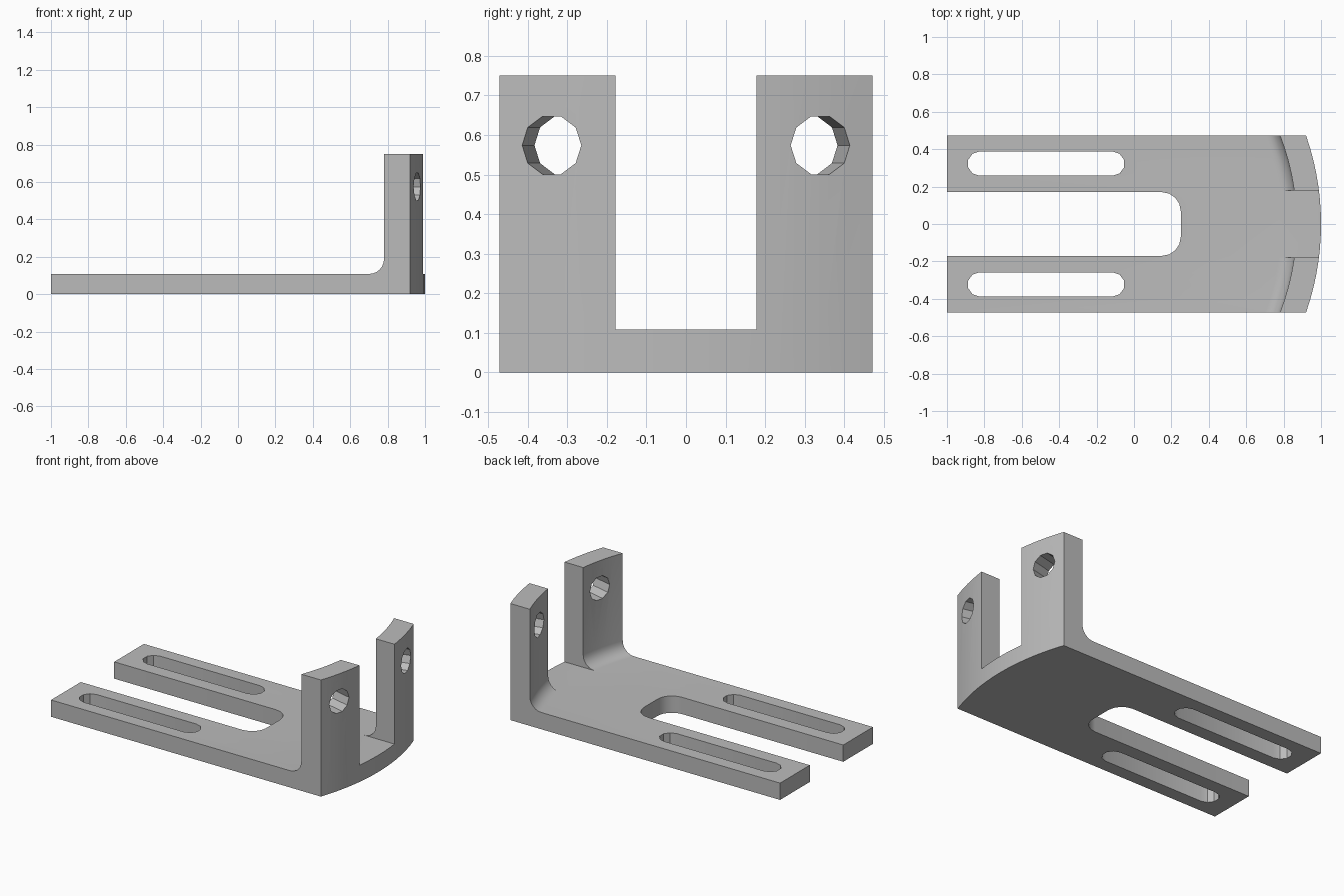
import bpy, bmesh
from math import pi, sin, cos, sqrt, asin, radians
from mathutils import Matrix, Vector

if "Cube" in bpy.data.objects:
    bpy.data.objects.remove(bpy.data.objects["Cube"], do_unlink=True)

HALF_W, PLATE, HEIGHT = 0.472, 0.108, 0.75
R_OUT, WALL, FILLET = 1.438, 0.131, 0.08
R_IN, CX = R_OUT - WALL, 1 - R_OUT

grey = bpy.data.materials.new("grey_metal")
grey.use_nodes = True
colour = (0.5, 0.5, 0.5, 1)
grey.diffuse_color = colour
grey.node_tree.nodes["Principled BSDF"].inputs["Base Color"].default_value = colour


def to_object(name, bm):
    bmesh.ops.recalc_face_normals(bm, faces=bm.faces)
    mesh = bpy.data.meshes.new(name)
    bm.to_mesh(mesh)
    bm.free()
    mesh.materials.append(grey)
    obj = bpy.data.objects.new(name, mesh)
    bpy.context.collection.objects.link(obj)
    return obj


def prism(name, outline, z0, z1):
    bm = bmesh.new()
    face = bm.faces.new([bm.verts.new((x, y, z0)) for x, y in outline])
    top = bmesh.ops.extrude_face_region(bm, geom=[face])["geom"]
    bmesh.ops.translate(bm, vec=(0, 0, z1 - z0),
                        verts=[v for v in top if isinstance(v, bmesh.types.BMVert)])
    return to_object(name, bm)


def arc(cx, cy, r, a0, a1, steps):
    angles = [radians(a0 + (a1 - a0) * i / steps) for i in range(steps + 1)]
    return [(cx + r * cos(a), cy + r * sin(a)) for a in angles]


# L-shaped section with an inner fillet, swept across the width on curved walls
def section(y):
    outer = CX + sqrt(R_OUT ** 2 - y * y)
    inner = CX + sqrt(R_IN ** 2 - y * y)
    bend = arc(inner - FILLET, PLATE + FILLET, FILLET, 0, -90, 6)
    return [(-1, 0), (outer, 0), (outer, HEIGHT), (inner, HEIGHT)] + bend + [(-1, PLATE)]


bm = bmesh.new()
STEPS = 14
rings = []
for i in range(STEPS + 1):
    y = HALF_W * (2 * i / STEPS - 1)
    rings.append([bm.verts.new((x, y, z)) for x, z in section(y)])
for a, b in zip(rings, rings[1:]):
    for j in range(len(a)):
        k = (j + 1) % len(a)
        bm.faces.new((a[j], a[k], b[k], b[j]))
bm.faces.new(rings[0])
bm.faces.new(rings[-1])
bracket = to_object("bracket", bm)

cutters = []

# Gap between the two uprights
cutters.append(prism("upright_gap", [(0.5, -0.178), (1.2, -0.178), (1.2, 0.178), (0.5, 0.178)],
                     PLATE, 1))

# Open slot with rounded inner corners
corner = arc(0.15, 0.07, 0.1, 0, 90, 4)
cutters.append(prism("open_slot",
                     [(-1.2, -0.17)] + [(x, -y) for x, y in reversed(corner)]
                     + corner + [(-1.2, 0.17)], -0.1, 0.2))

for side in (-1, 1):
    # Long adjustment slot in each arm
    cy = 0.323 * side
    cutters.append(prism("arm_slot", arc(-0.115, cy, 0.065, -90, 90, 5)
                         + arc(-0.825, cy, 0.065, 90, 270, 5), -0.1, 0.2))
    # Ten-sided bolt hole, square to the curved wall
    hy = 0.34 * side
    direction = Vector((cos(asin(hy / R_OUT)), hy / R_OUT, 0))
    hole = prism("bolt_hole", arc(0, 0, 0.077, 0, 324, 9), -0.2, 0.2)
    across = Vector((-direction.y, direction.x, 0))
    turn = Matrix((across, Vector((0, 0, 1)), direction)).transposed().to_4x4()
    place = Vector((CX, 0, 0.574)) + direction * R_OUT
    hole.data.transform(Matrix.Translation(place) @ turn)
    cutters.append(hole)

bpy.context.view_layer.objects.active = bracket
for cutter in cutters:
    mod = bracket.modifiers.new("cut", "BOOLEAN")
    mod.operation, mod.solver, mod.object = "DIFFERENCE", "EXACT", cutter
    bpy.ops.object.modifier_apply(modifier=mod.name)
    bpy.data.objects.remove(cutter, do_unlink=True)

# Merge the flat strips into clean faces
bm = bmesh.new()
bm.from_mesh(bracket.data)
bmesh.ops.remove_doubles(bm, verts=bm.verts, dist=0.0001)
bmesh.ops.dissolve_limit(bm, angle_limit=radians(0.5), verts=bm.verts, edges=bm.edges)
bm.to_mesh(bracket.data)
bm.free()

bpy.ops.object.select_all(action="DESELECT")
bracket.select_set(True)
bpy.ops.object.shade_smooth_by_angle(angle=radians(25))
